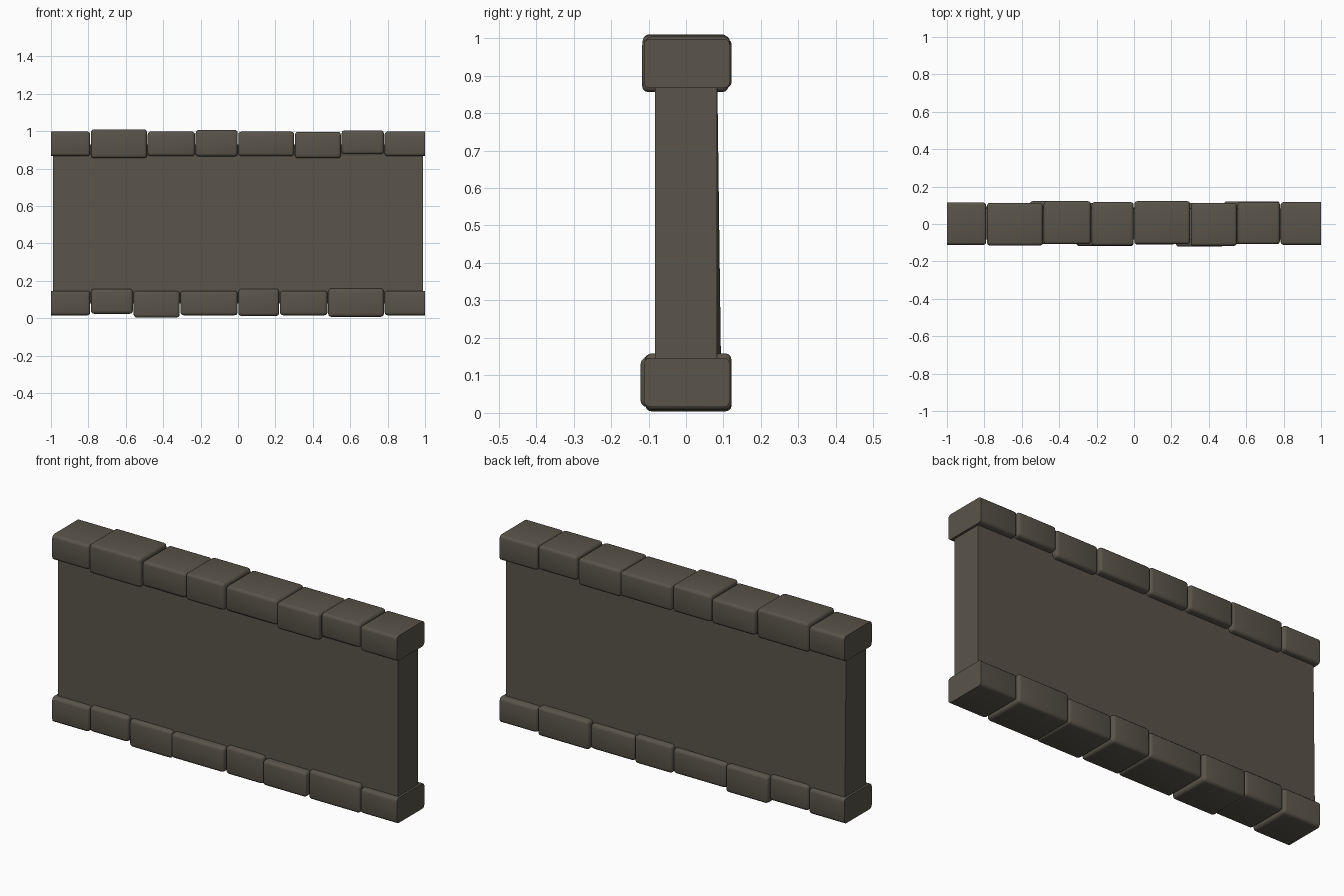
import bpy, bmesh

if "Cube" in bpy.data.objects:
    bpy.data.objects.remove(bpy.data.objects["Cube"])

stone = bpy.data.materials.new("dark_stone")
stone.diffuse_color = (0.1, 0.089, 0.068, 1)
stone.use_nodes = True
stone.node_tree.nodes["Principled BSDF"].inputs["Base Color"].default_value = stone.diffuse_color


def block(name, x0, x1, y0, y1, z0, z1, bevel=0.016):
    bm = bmesh.new()
    bmesh.ops.create_cube(bm, size=1)
    for v in bm.verts:
        v.co = (x1 if v.co.x > 0 else x0,
                y1 if v.co.y > 0 else y0,
                z1 if v.co.z > 0 else z0)
    if bevel:
        # the outer ends of each course are cut flat
        edges = [e for e in bm.edges
                 if not all(abs(v.co.x) > 0.995 for v in e.verts)]
        bmesh.ops.bevel(bm, geom=edges, offset=bevel, segments=3,
                        profile=0.5, affect='EDGES', clamp_overlap=True)
    me = bpy.data.meshes.new(name)
    bm.to_mesh(me)
    bm.free()
    ob = bpy.data.objects.new(name, me)
    bpy.context.collection.objects.link(ob)
    me.materials.append(stone)
    if bevel:
        bpy.context.view_layer.objects.active = ob
        ob.select_set(True)
        bpy.ops.object.shade_smooth_by_angle(angle=0.6)
        ob.select_set(False)
    return ob


# wall panel, its back slightly thicker at the lower left
wall = block("wall_panel", -0.988, 0.988, -0.083, 0.083, 0.08, 0.93, 0)
for v in wall.data.vertices:
    if v.co.x < 0 and v.co.y > 0 and v.co.z < 0.5:
        v.co.y = 0.094

# coping stones: x0, x1, y0, y1, z0, z1
top = [
    (-1, -.788, -.112, .115, .867, .998), (-.788, -.485, -.115, .112, .856, 1.01),
    (-.485, -.228, -.108, .122, .867, .998), (-.228, 0, -.116, .117, .866, 1.007),
    (0, .302, -.108, .122, .867, .998), (.302, .552, -.117, .113, .856, .997),
    (.552, .782, -.108, .118, .877, 1.004), (.782, 1, -.112, .117, .867, .998)]
# base stones
base = [
    (-1, -.788, -.112, .115, .016, .147), (-.788, -.56, -.112, .113, .024, .156),
    (-.56, -.31, -.108, .122, .004, .147), (-.31, 0, -.118, .113, .016, .146),
    (0, .222, -.11, .117, .012, .157), (.222, .48, -.121, .112, .016, .147),
    (.48, .782, -.108, .121, .008, .159), (.782, 1, -.112, .117, .016, .147)]
for label, course in (("coping_stone", top), ("base_stone", base)):
    for i, (x0, x1, y0, y1, z0, z1) in enumerate(course, 1):
        # thin joint between neighbouring stones
        a = x0 if x0 == -1 else x0 + .002
        b = x1 if x1 == 1 else x1 - .002
        block(f"{label}_{i}", a, b, y0, y1, z0, z1)
